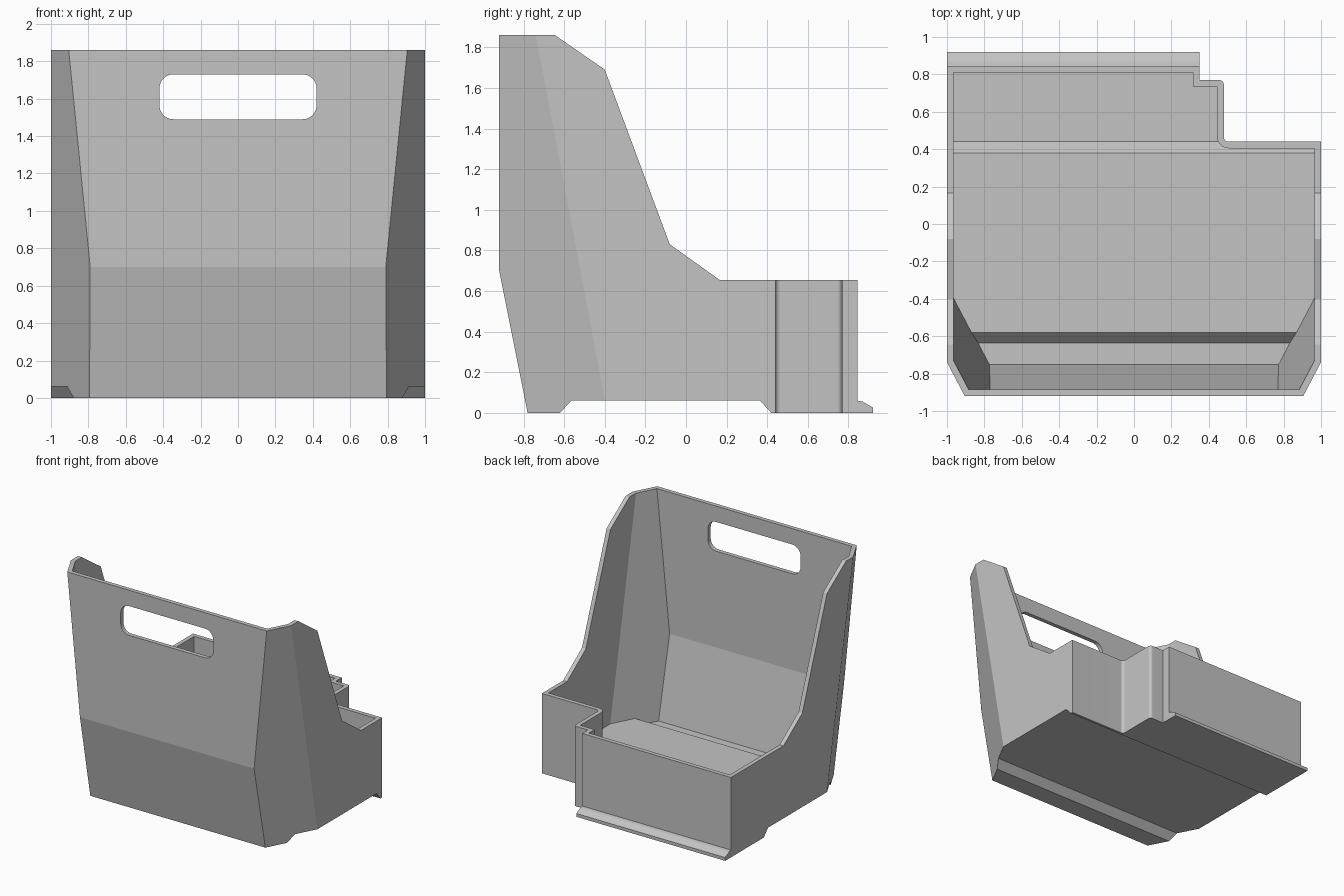
import bpy, bmesh
from math import cos, sin, radians
from mathutils import Vector

if "Cube" in bpy.data.objects:
    bpy.data.objects.remove(bpy.data.objects["Cube"], do_unlink=True)

WALL = 0.035

grey = bpy.data.materials.new("light_grey_plastic")
grey.use_nodes = True
COLOUR = (0.55, 0.55, 0.55, 1)
grey.diffuse_color = COLOUR
grey.node_tree.nodes["Principled BSDF"].inputs["Base Color"].default_value = COLOUR


def arc(cx, cy, r, start, end, steps=12):
    angles = [radians(start + (end - start) * i / steps) for i in range(steps + 1)]
    return [(cx + r * cos(a), cy + r * sin(a)) for a in angles]


def prism(name, outline, axis, low, high):
    """Extrude a 2D outline along one axis; the outline uses the other two in order."""
    def place(p, d):
        co = list(p)
        co.insert("xyz".index(axis), d)
        return co
    bm = bmesh.new()
    base = bm.faces.new([bm.verts.new(place(p, low)) for p in outline])
    top = bmesh.ops.extrude_face_region(bm, geom=[base])["geom"]
    shift = Vector(place((0, 0), high - low))
    bmesh.ops.translate(bm, vec=shift, verts=[v for v in top if isinstance(v, bmesh.types.BMVert)])
    bmesh.ops.recalc_face_normals(bm, faces=bm.faces)
    mesh = bpy.data.meshes.new(name)
    bm.to_mesh(mesh)
    bm.free()
    mesh.materials.append(grey)
    obj = bpy.data.objects.new(name, mesh)
    bpy.context.collection.objects.link(obj)
    return obj


def combine(obj, other, operation):
    """Apply a boolean and remove the cutter."""
    mod = obj.modifiers.new("cut", "BOOLEAN")
    mod.operation, mod.solver, mod.object = operation, "EXACT", other
    bpy.context.view_layer.objects.active = obj
    bpy.ops.object.modifier_apply(modifier=mod.name)
    bpy.data.objects.remove(other, do_unlink=True)


def chamfer_corners(obj, inset):
    """Slice both front corners along a leaning plane."""
    for side in (-1, 1):
        a = Vector((side * 0.79, -0.92, 0.7))
        b = Vector((side * 0.905, -0.92, 1.86))
        c = Vector((side, -0.52, 0.7))
        n = (b - a).cross(c - a).normalized()
        if n.x * side < 0:
            n = -n
        block = prism("corner_cutter", [(-3, -3), (3, -3), (3, 3), (-3, 3)], "z", 0, 2)
        block.hide_render = True
        block.rotation_mode = "QUATERNION"
        block.rotation_quaternion = n.to_track_quat("Z", "Y")
        block.location = a - n * inset
        bpy.context.view_layer.update()
        combine(obj, block, "DIFFERENCE")


def body(name, plan, profile, inset):
    obj = prism(name, plan, "z", -0.3, 2.3)
    combine(obj, prism("profile_cutter", profile, "x", -1.3, 1.3), "INTERSECT")
    chamfer_corners(obj, inset)
    return obj


# Outer form: notched plan, stepped base, sloping sides
outer_plan = ([(-1, -1.2), (1, -1.2), (1, 0.44)]
              + arc(0.505, 0.465, 0.025, 270, 180)
              + arc(0.455, 0.745, 0.025, 0, 90)
              + [(0.35, 0.77), (0.35, 0.845), (-1, 0.845)])
outer_profile = [(-0.78, 0), (-0.62, 0), (-0.565, 0.06), (0.365, 0.06), (0.42, 0),
                 (1, 0), (1, 0.655), (0.165, 0.655), (-0.08, 0.83), (-0.4, 1.69),
                 (-0.645, 1.86), (-0.92, 1.86), (-0.92, 0.7)]
bin_shell = body("bin_shell", outer_plan, outer_profile, 0)

# Hollow inside, open at the top
side, back = 1 - WALL, 0.845 - WALL
inner_plan = ([(-side, -1.2), (side, -1.2), (side, 0.44 - WALL)]
              + arc(0.505, 0.465, 0.025 + WALL, 270, 180)
              + [(0.445, 0.735), (0.315, 0.735), (0.315, back), (-side, back)])
inner_profile = [(-0.75, WALL), (-0.635, WALL), (-0.58, 0.095), (0.38, 0.095),
                 (0.44, WALL), (1, WALL), (1, 2), (-0.885, 2), (-0.885, 0.7)]
combine(bin_shell, body("hollow", inner_plan, inner_profile, WALL), "DIFFERENCE")

# Rounded handle slot through the front wall
r, w, low, high = 0.075, 0.42, 1.49, 1.73
slot = []
for cx, cz, start in ((w - r, low + r, 270), (w - r, high - r, 0),
                      (r - w, high - r, 90), (r - w, low + r, 180)):
    slot += arc(cx, cz, r, start, start + 90)
combine(bin_shell, prism("handle_slot", slot, "y", -1.1, -0.8), "DIFFERENCE")

# Small ledge along the foot of the back wall
rear_lip = prism("rear_lip", [(0.845, 0), (0.92, 0), (0.92, 0.027), (0.87, 0.055), (0.845, 0.06)],
                 "x", -1, 0.35)

# Smooth only the fine fillets, keep the folds crisp
for obj in (bin_shell, rear_lip):
    bpy.ops.object.select_all(action="DESELECT")
    obj.select_set(True)
    bpy.context.view_layer.objects.active = obj
    bpy.ops.object.shade_smooth_by_angle(angle=radians(9))
